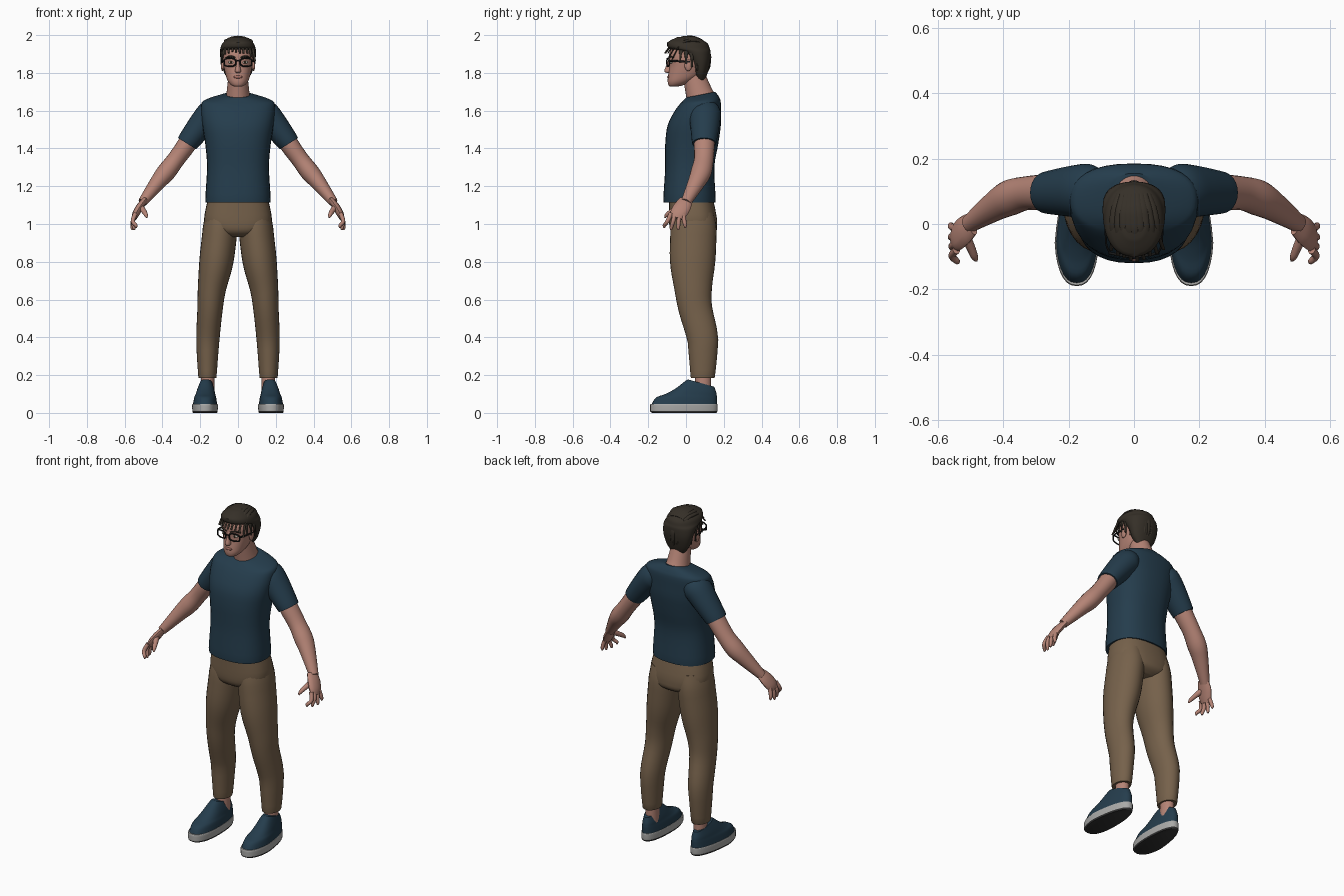
import bpy, bmesh, math, random
from mathutils import Vector

random.seed(4)
if "Cube" in bpy.data.objects:
    bpy.data.objects.remove(bpy.data.objects["Cube"])


def material(name, *rgb):
    mat = bpy.data.materials.new(name)
    mat.use_nodes = True
    mat.diffuse_color = (*rgb, 1)
    mat.node_tree.nodes["Principled BSDF"].inputs["Base Color"].default_value = (*rgb, 1)
    return mat


NAVY = material("navy cloth", .018, .046, .073)
TAN = material("tan cloth", .18, .12, .07)
SKIN = material("skin", .46, .23, .18)
HAIR = material("dark brown hair", .036, .029, .021)
SOLE = material("pale grey rubber", .4, .4, .39)
TREAD = material("dark tread", .03, .03, .03)
FRAME = material("black plastic", .01, .01, .01)
WHITE = material("eye white", .6, .6, .5)
IRIS = material("dark iris", .03, .02, .01)
LIPS = material("lips", .36, .15, .12)


def finish(name, bm, mats, mirror):
    """Turn a bmesh into a smooth shaded object, optionally mirrored across x."""
    bmesh.ops.recalc_face_normals(bm, faces=bm.faces)
    mesh = bpy.data.meshes.new(name)
    bm.to_mesh(mesh)
    bm.free()
    obj = bpy.data.objects.new(name, mesh)
    bpy.context.collection.objects.link(obj)
    for mat in mats:
        mesh.materials.append(mat)
    if mirror:
        obj.modifiers.new("Mirror", 'MIRROR').use_mirror_merge = False
    bpy.ops.object.select_all(action='DESELECT')
    obj.select_set(True)
    bpy.context.view_layer.objects.active = obj
    bpy.ops.object.shade_smooth_by_angle(angle=math.radians(50))
    return obj


def refine(rows, closed=False, steps=4):
    """Spline interpolation between rows of numbers, without overshoot on open paths."""
    count, out = len(rows), []
    for i in range(count if closed else count - 1):
        near = [rows[(i + k) % count if closed else min(max(i + k, 0), count - 1)]
                for k in (-1, 0, 1, 2)]
        for step in range(steps):
            t = step / steps
            row = []
            for before, start, end, after in zip(*near):
                into, out_of = (end - before) / 2, (after - start) / 2
                gap = end - start
                value = start + t * (into + t * (3 * gap - 2 * into - out_of
                                                 + t * (into + out_of - 2 * gap)))
                low, high = min(start, end), max(start, end)
                row.append(value if closed else min(max(value, low), high))
            out.append(row)
    return out if closed else out + [list(rows[-1])]


def join_rings(rings, closed=False):
    bm = bmesh.new()
    loops = [[bm.verts.new(point) for point in ring] for ring in rings]
    sides = len(loops[0])
    pairs = list(zip(loops, loops[1:])) + ([(loops[-1], loops[0])] if closed else [])
    for lower, upper in pairs:
        for j in range(sides):
            k = (j + 1) % sides
            bm.faces.new((lower[j], lower[k], upper[k], upper[j]))
    if not closed:
        bm.faces.new(loops[0])
        bm.faces.new(loops[-1])
    return bm


def oval(sides, power):
    """Points round a unit circle, squared off as the power grows."""
    for k in range(sides):
        angle = math.tau * k / sides
        yield [math.copysign(abs(v) ** (2 / power), v) for v in (math.cos(angle), math.sin(angle))]


def stack(name, rows, *mats, mirror=False, power=2.2, warp=Vector):
    """Level rings, each given as (height, half width, front y, back y)."""
    rings = [[warp((half * c, (front + back + (back - front) * s) / 2, z))
              for c, s in oval(32, power)] for z, half, front, back in refine(rows)]
    return finish(name, join_rings(rings), mats, mirror)


def tube(name, rows, mat, mirror=False, flat=1, ref=(0, 1, 0), closed=False, sides=12):
    """Rings across a path of (x, y, z, radius), widened by flat along ref."""
    rows = refine(rows, closed)
    points = [Vector(row[:3]) for row in rows]
    last, rings = len(points) - 1, []
    for i, point in enumerate(points):
        ahead = points[(i + 1) % len(points)] if closed else points[min(i + 1, last)]
        behind = points[i - 1] if closed else points[max(i - 1, 0)]
        along = (ahead - behind).normalized()
        wide = Vector(ref)
        wide = (wide - along * wide.dot(along)).normalized()
        thin = wide.cross(along)
        rings.append([point + rows[i][3] * (thin * c + wide * flat * s)
                      for c, s in oval(sides, 2)])
    return finish(name, join_rings(rings, closed), [mat], mirror)


def blob(name, centre, radii, mat, mirror=False):
    bm = bmesh.new()
    bmesh.ops.create_uvsphere(bm, u_segments=20, v_segments=12, radius=1)
    bmesh.ops.scale(bm, vec=radii, verts=bm.verts)
    bmesh.ops.translate(bm, vec=centre, verts=bm.verts)
    return finish(name, bm, [mat], mirror)


# Shirt: body with a collar dipping at the front, and sleeves
def collar_dip(point):
    x, y, z = point
    return Vector((x, y, z + max(0, z - 1.62) * (y - .08) * 3))


stack("shirt_body", [
    (1.115, .165, -.11, .15), (1.13, .173, -.12, .157), (1.3, .164, -.11, .15),
    (1.42, .173, -.11, .17), (1.53, .19, -.095, .185), (1.63, .196, -.04, .185),
    (1.66, .165, -.02, .175), (1.685, .075, 0, .155)], NAVY, power=2.4, warp=collar_dip)
tube("sleeves", [(.1, .1, 1.6, .06), (.14, .1, 1.585, .075), (.19, .1, 1.53, .07),
                 (.265, .096, 1.434, .058), (.27, .096, 1.426, .054)],
     NAVY, True, flat=1.12, sides=24)

# Trousers
stack("trouser_hips", [(1.15, .155, -.09, .14), (1.02, .18, -.09, .165),
                       (.96, .15, -.08, .16), (.93, .08, -.04, .12)], TAN, power=2.5)
tube("trouser_legs", [
    (.09, .04, 1.06, .08), (.095, .04, .97, .092), (.115, .035, .8, .09), (.138, .038, .66, .075),
    (.148, .05, .55, .067), (.16, .09, .38, .061), (.162, .088, .19, .048),
    (.162, .088, .184, .044)], TAN, True, flat=1.33, sides=28)
tube("ankles", [(.16, .09, .1, .036), (.16, .092, .25, .035)], SKIN, True, flat=1.2, sides=20)


# Shoes: narrower heel, opening that slopes down to the back
def shoe_shape(point):
    x, y, z = point
    back = min(max((y + .06) / .22, 0), 1)
    drop = max(0, z - .08) * .42 * min(max(y / .15, 0), 1)
    return Vector((.175 + x * (1 - .22 * back) - .012 * back, y, z - drop))


stack("shoe_uppers", [
    (.04, .066, -.184, .163), (.08, .06, -.16, .164), (.1, .055, -.11, .163),
    (.13, .049, -.054, .16), (.18, .036, .01, .15)],
      NAVY, mirror=True, power=2.4, warp=shoe_shape)
soles = stack("shoe_soles", [(0, .065, -.18, .16), (.01, .068, -.19, .166),
                             (.04, .069, -.19, .167), (.048, .067, -.187, .165)],
              SOLE, TREAD, mirror=True, power=2.4, warp=shoe_shape)
for face in soles.data.polygons:
    face.material_index = int(face.center.z < .009)

# Arms and hands
tube("arms", [(.22, .1, 1.5, .05), (.272, .097, 1.42, .05), (.33, .094, 1.34, .047),
              (.38, .08, 1.275, .05), (.425, .055, 1.22, .042), (.505, 0, 1.115, .025)],
     SKIN, True, flat=1.1, sides=20)
tube("palms", [(.495, 0, 1.125, .016), (.52, -.02, 1.09, .02), (.54, -.04, 1.055, .019),
               (.55, -.048, 1.03, .014)], SKIN, True, flat=2.3)
for k, finger in enumerate(("index", "middle", "ring", "little")):
    root, tip = -.08 + .022 * k, -.115 + .037 * k
    out, low = .54 + .01 * min(k, 2), .98 - .012 * (k in (1, 2))
    tube(finger + "_fingers", [(.543, root, 1.055, .012), (.557, (root + tip) / 2, 1.015, .011),
                               (out, tip, low + .012, .009), (out, tip, low, .004)], SKIN, True)
tube("thumbs", [(.52, -.03, 1.095, .018), (.5, -.07, 1.07, .014), (.488, -.1, 1.05, .011),
                (.482, -.112, 1.034, .004)], SKIN, True)

# Neck, head and face
tube("neck", [(0, .09, 1.64, .075), (0, .074, 1.68, .063), (0, .04, 1.79, .05)],
     SKIN, flat=1.17, sides=28)
stack("head", [(1.728, .02, -.085, -.045), (1.736, .037, -.093, -.01), (1.757, .054, -.097, .035),
               (1.79, .066, -.094, .08), (1.84, .076, -.087, .1), (1.9, .08, -.09, .115),
               (1.97, .05, -.05, .08)], SKIN)
stack("nose", [(1.8, .011, -.1, -.07), (1.81, .016, -.115, -.07), (1.85, .008, -.1, -.07),
               (1.88, .01, -.09, -.07)], SKIN)
blob("lips", (0, -.092, 1.778), (.024, .008, .008), LIPS)
blob("ears", (.082, .012, 1.84), (.009, .02, .03), SKIN, True)
blob("eyes", (.037, -.077, 1.856), (.015, .009, .007), WHITE, True)
blob("irises", (.037, -.084, 1.856), (.006, .004, .006), IRIS, True)
tube("eyebrows", [(.014, -.09, 1.88, .004), (.04, -.086, 1.888, .005), (.066, -.066, 1.88, .003)],
     HAIR, True, ref=(0, 0, 1))

# Glasses
rim = [(.043 + .031 * c, -.095 + .006 * c, 1.856 + .021 * s, .004) for c, s in oval(16, 3)]
tube("glasses_rims", rim, FRAME, True, closed=True)
tube("glasses_bridge", [(-.014, -.1, 1.862, .003), (0, -.104, 1.865, .003),
                        (.014, -.1, 1.862, .003)], FRAME)
tube("glasses_temples", [(.072, -.09, 1.864, .003), (.085, -.06, 1.863, .003),
                         (.087, .02, 1.857, .003)], FRAME, True, flat=1.7, ref=(0, 0, 1))

# Hair: a solid cap with overlapping locks swept forward and down from the crown
stack("hair_cap", [
    (1.76, .045, .06, .1), (1.8, .073, .04, .114), (1.86, .09, .02, .128), (1.91, .096, -.03, .13),
    (1.93, .093, -.09, .125), (1.96, .08, -.1, .11), (1.99, .035, -.045, .05)], HAIR)


def lock_radius(t):
    return .003 + .008 * math.sin(math.pi * min(t + .2, 1))


def crown_height(x, y):
    rest = 1 - (x / .113) ** 2 - ((y - .01) / .143) ** 2
    return 1.86 + .128 * math.sqrt(max(rest, .03))


QUARTERS = [k / 4 for k in range(5)]
for i in range(9):
    side = -.082 + .02 * i
    fringe = -.108 + 4.5 * side * side + random.uniform(-.006, .006)
    path = []
    for t in QUARTERS:
        x, y = side * (1 + t) / 2 + .012 * t * t, .09 + (fringe - .09) * t
        path.append((x, y, crown_height(x, y) - .02 * t ** 6, lock_radius(t)))
    tube(f"top_lock_{i}", path, HAIR, flat=1.8, ref=(1, 0, 0))

for i in range(15):
    turn = math.radians(-112 + 16 * i)
    top, bottom = 1.2, -.85 + .42 * abs(turn) + random.uniform(-.08, .08)
    path = []
    for t in QUARTERS:
        rise = top + (bottom - top) * t
        path.append((.09 * math.cos(rise) * math.sin(turn),
                     .012 + .115 * math.cos(rise) * math.cos(turn),
                     1.86 + .12 * math.sin(rise), lock_radius(t)))
    tube(f"back_lock_{i}", path, HAIR, flat=1.7, ref=(math.cos(turn), -math.sin(turn), 0))
